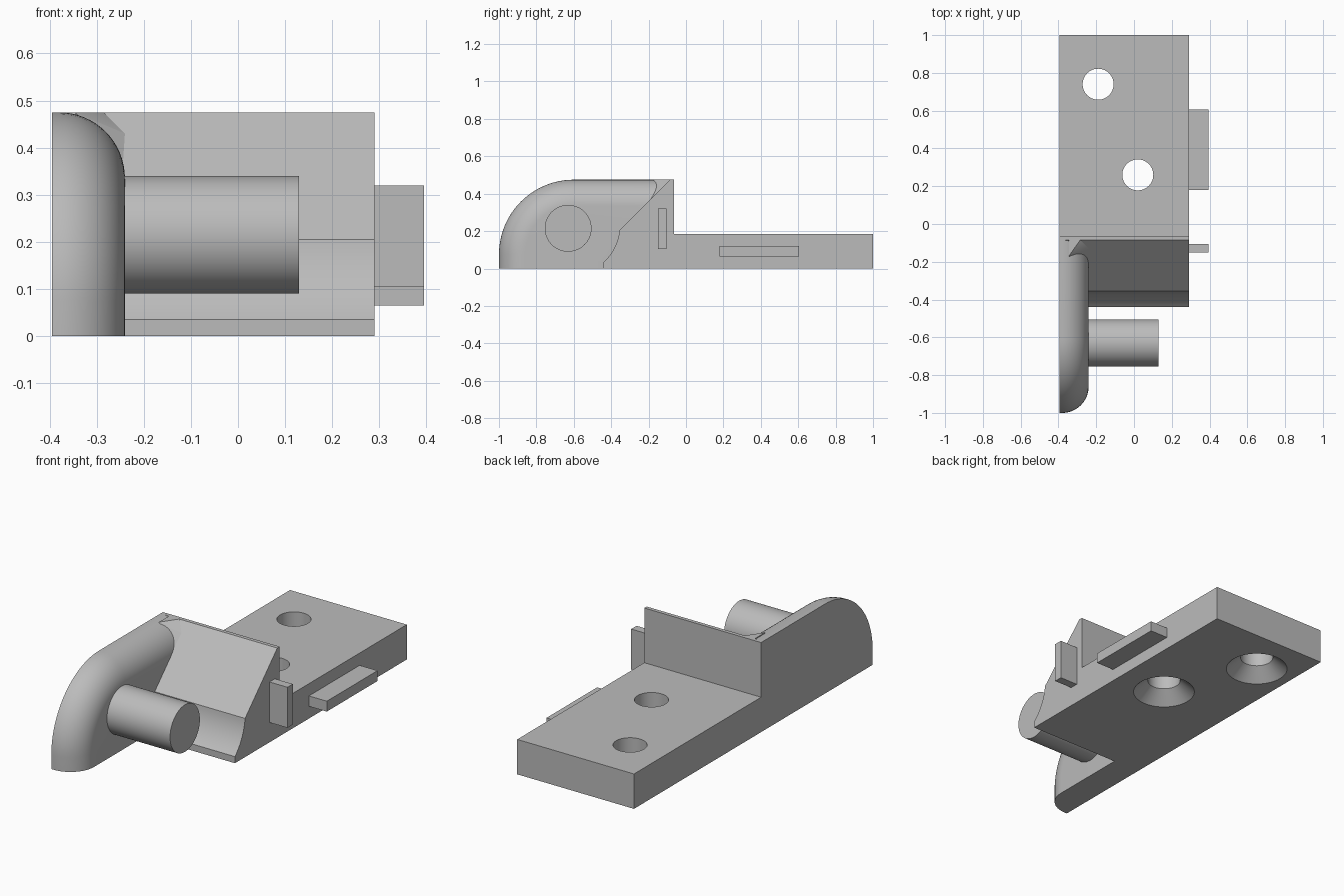
import bpy, bmesh
from math import sin, cos, pi, radians, atan2, hypot

if "Cube" in bpy.data.objects:
    bpy.data.objects.remove(bpy.data.objects["Cube"])

grey = bpy.data.materials.new("plain grey")
grey.use_nodes = True
grey.diffuse_color = (0.5, 0.5, 0.5, 1)
grey.node_tree.nodes["Principled BSDF"].inputs["Base Color"].default_value = (0.5, 0.5, 0.5, 1)

LEFT, RIGHT, WALL_X = -0.395, 0.29, -0.24
BACK, TOP, PLATE_Z = -0.065, 0.475, 0.185
PIN_Y, PIN_Z = -0.63, 0.215


def finish(name, bm):
    bmesh.ops.recalc_face_normals(bm, faces=bm.faces)
    mesh = bpy.data.meshes.new(name)
    bm.to_mesh(mesh)
    bm.free()
    mesh.materials.append(grey)
    obj = bpy.data.objects.new(name, mesh)
    bpy.context.collection.objects.link(obj)
    return obj


def loft(name, rings):
    """Skin a list of equal-length point rings and cap both ends."""
    bm = bmesh.new()
    rows = [[bm.verts.new(p) for p in ring] for ring in rings]
    n = len(rows[0])
    for a, b in zip(rows, rows[1:]):
        for i in range(n):
            j = (i + 1) % n
            bm.faces.new((a[i], a[j], b[j], b[i]))
    bm.faces.new(rows[0])
    bm.faces.new(rows[-1])
    return finish(name, bm)


def extrude_x(name, profile, x0, x1):
    return loft(name, [[(x, y, z) for y, z in profile] for x in (x0, x1)])


def box(name, x0, x1, y0, y1, z0, z1):
    return extrude_x(name, [(y0, z0), (y1, z0), (y1, z1), (y0, z1)], x0, x1)


def circle(r, n=64):
    return [(r * cos(2 * pi * i / n), r * sin(2 * pi * i / n)) for i in range(n)]


def boolean(target, other, operation):
    mod = target.modifiers.new(operation.lower(), "BOOLEAN")
    mod.operation, mod.object, mod.solver = operation, other, "EXACT"
    bpy.context.view_layer.objects.active = target
    bpy.ops.object.modifier_apply(modifier=mod.name)
    bpy.data.objects.remove(other)
    bpy.context.view_layer.update()


# Mounting plate with the sloped stop, hollowed around the pin
lo = (-0.44 - PIN_Y, 0.035 - PIN_Z)
hi = (-0.355 - PIN_Y, 0.205 - PIN_Z)
r0, r1 = hypot(*lo), hypot(*hi)
a0, a1 = atan2(lo[1], lo[0]), atan2(hi[1], hi[0])
hollow = []
for i in range(13):
    t = i / 12
    r, a = r0 + (r1 - r0) * t, a0 + (a1 - a0) * t
    hollow.append((PIN_Y + r * cos(a), PIN_Z + r * sin(a)))
profile = [(-0.44, 0)] + hollow + [(-0.085, TOP), (BACK, TOP), (BACK, PLATE_Z),
                                   (1, PLATE_Z), (1, 0)]
body = extrude_x("mounting_body", profile, LEFT, RIGHT)

# Side wall with a rounded nose and a filleted inner edge
FILLET, NOSE = 0.14, 0.4


def wall_ring(x, inset):
    r = NOSE - inset
    ring = [(x, -1 + inset, 0)]
    for i in range(25):
        a = pi / 2 * i / 24
        ring.append((x, -1 + NOSE - r * cos(a), TOP - NOSE + r * sin(a)))
    return ring + [(x, BACK, TOP - inset), (x, BACK, 0)]


rings = [wall_ring(LEFT, 0)]
for i in range(17):
    a = pi / 2 * i / 16
    rings.append(wall_ring(WALL_X - FILLET + FILLET * sin(a), FILLET * (1 - cos(a))))
boolean(body, loft("side_wall", rings), "UNION")

# Small faceted corner where the fillet meets the slope
bm = bmesh.new()
for p in [(-0.285, -0.085, TOP), (WALL_X, -0.13, 0.43), (-0.345, -0.17, TOP),
          (WALL_X, -0.22, 0.335), (-0.345, -0.085, TOP), (-0.345, -0.085, 0.3),
          (WALL_X, -0.13, 0.3)]:
    bm.verts.new(p)
bmesh.ops.convex_hull(bm, input=bm.verts)
boolean(body, finish("corner_facet", bm), "UNION")

# Countersunk screw holes
for hx, hy in ((-0.19, 0.74), (0.02, 0.26)):
    steps = ((0.165, -0.01), (0.082, 0.065), (0.082, 0.3))
    cutter = loft("hole_cutter", [[(hx + x, hy + y, z) for x, y in circle(r)]
                                  for r, z in steps])
    boolean(body, cutter, "DIFFERENCE")

# Pivot pin
pin = extrude_x("pivot_pin", [(PIN_Y + y, PIN_Z + z) for y, z in circle(0.125)],
                WALL_X - 0.05, 0.13)

# Locating tabs on the side
box("upright_tab", RIGHT - 0.02, 0.395, -0.15, -0.105, 0.105, 0.32)
box("long_tab", RIGHT - 0.02, 0.395, 0.18, 0.605, 0.065, 0.12)

# Smooth the rounded parts and keep the edges sharp
bpy.context.view_layer.update()
for obj in (body, pin):
    obj.select_set(True)
bpy.context.view_layer.objects.active = body
bpy.ops.object.shade_smooth_by_angle(angle=radians(25))
